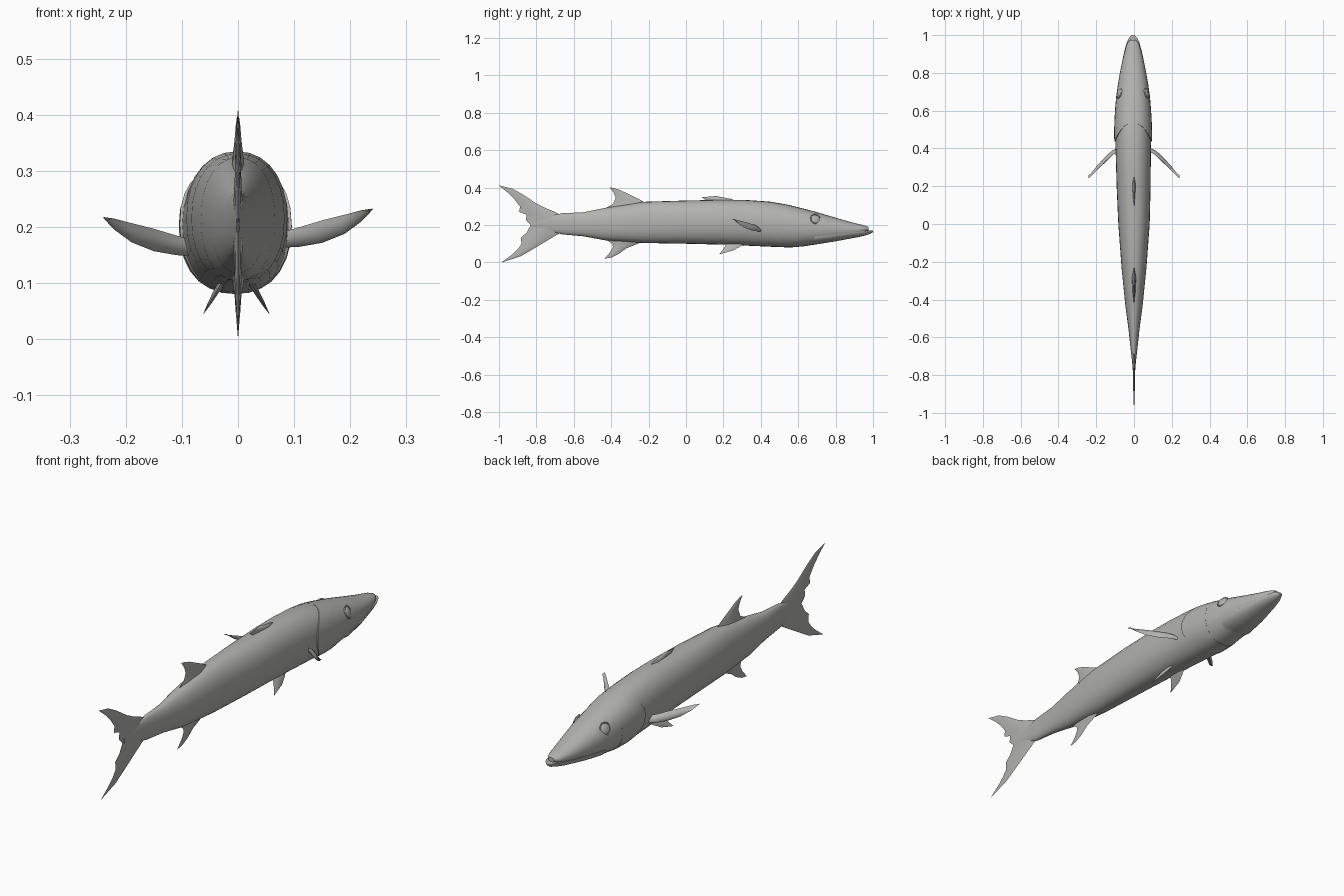
import bpy, bmesh, math
from mathutils import Vector

grey = bpy.data.materials.new("fish grey")
grey.diffuse_color = (0.45, 0.45, 0.44, 1)
SEG = 28

# body stations: y, belly z, back z, half width
PROFILE = [(-0.82, 0.19, 0.22, 0.003), (-0.74, 0.168, 0.248, 0.009), (-0.66, 0.15, 0.263, 0.018),
           (-0.55, 0.14, 0.268, 0.03), (-0.43, 0.118, 0.292, 0.046), (-0.23, 0.104, 0.324, 0.066),
           (0.0, 0.1, 0.331, 0.083), (0.2, 0.095, 0.335, 0.09), (0.32, 0.09, 0.334, 0.092),
           (0.45, 0.084, 0.325, 0.095), (0.53, 0.081, 0.311, 0.097), (0.6, 0.082, 0.295, 0.096),
           (0.7, 0.097, 0.269, 0.087), (0.8, 0.115, 0.239, 0.07), (0.87, 0.13, 0.219, 0.055),
           (0.92, 0.145, 0.206, 0.043), (0.955, 0.16, 0.198, 0.032), (0.975, 0.172, 0.19, 0.015)]


def station(y):
    for a, b in zip(PROFILE, PROFILE[1:]):
        if y <= b[0]:
            t = (y - a[0]) / (b[0] - a[0])
            return [p + (q - p) * t for p, q in zip(a[1:], b[1:])]
    return PROFILE[-1][1:]


def centre_x(y):
    return -0.005 * max(0, min(1, y / 0.5))


def section(y, angle, grow=0.0):
    """Point on the rounded body section at length y."""
    low, high, half = station(y)
    c, s = math.cos(angle), math.sin(angle)
    x = math.copysign(abs(c) ** 0.92, c) * (half + grow)
    z = math.copysign(abs(s) ** 0.92, s) * ((high - low) / 2 + grow * 0.3)
    return Vector((centre_x(y) + x, y, (low + high) / 2 + z))


def finish(obj, angle=40):
    obj.data.materials.append(grey)
    bpy.ops.object.select_all(action='DESELECT')
    obj.select_set(True)
    bpy.context.view_layer.objects.active = obj
    bpy.ops.object.shade_smooth_by_angle(angle=math.radians(angle))


def loft(name, rings, angle=40):
    """Skin a list of equal-length closed rings and cap the ends."""
    bm = bmesh.new()
    rows = [[bm.verts.new(p) for p in ring] for ring in rings]
    for a, b in zip(rows, rows[1:]):
        for i in range(len(a)):
            j = (i + 1) % len(a)
            bm.faces.new((a[i], a[j], b[j], b[i]))
    bm.faces.new(rows[0])
    bm.faces.new(rows[-1])
    bmesh.ops.remove_doubles(bm, verts=bm.verts, dist=0.00005)
    bmesh.ops.recalc_face_normals(bm, faces=bm.faces)
    mesh = bpy.data.meshes.new(name)
    bm.to_mesh(mesh)
    bm.free()
    obj = bpy.data.objects.new(name, mesh)
    bpy.context.collection.objects.link(obj)
    finish(obj, angle)


def fin(name, rows, normal=(1, 0, 0)):
    """Rows of (leading point, trailing point, half thickness)."""
    n = Vector(normal).normalized()
    rings = []
    for lead, trail, thick in rows:
        a, b = Vector(lead), Vector(trail)
        rings.append([a, a.lerp(b, 0.3) + n * thick, a.lerp(b, 0.7) + n * thick * 0.6,
                      b, a.lerp(b, 0.7) - n * thick * 0.6, a.lerp(b, 0.3) - n * thick])
    loft(name, rings, 60)


def middle_fin(name, rows):
    """Fin on the centre plane, rows of lead y, lead z, trail y, trail z, thickness."""
    fin(name, [((0, a, b), (0, c, d), t) for a, b, c, d, t in rows])


angles = [2 * math.pi * i / SEG for i in range(SEG)]

# body
loft("body", [[section(p[0], a) for a in angles] for p in PROFILE if p[0] <= 0.6])

# head, with a curved gill cover edge standing slightly proud of the body
head = []
for t, grow in [(0, -0.006), (0, 0.005), (0.08, 0.005), (0.2, 0.002), (0.32, 0), (0.45, 0), (0.57, 0),
                (0.68, 0), (0.78, 0), (0.86, 0), (0.92, 0), (0.965, 0), (1, 0)]:
    ring = []
    for a in angles:
        edge = 0.437 + 0.1 * math.sin(a) ** 2
        fade = 0.3 + 0.7 * abs(math.cos(a))
        ring.append(section(edge + (0.975 - edge) * t, a, grow * fade))
    head.append(ring)
loft("head", head)

# lower jaw: flat-topped half sections, y, mouth z, chin z, half width
jaw = []
for y, top, low, half in [(0.64, 0.134, 0.1, 0.06), (0.7, 0.141, 0.097, 0.08), (0.8, 0.151, 0.113, 0.07),
                          (0.87, 0.159, 0.126, 0.056), (0.92, 0.164, 0.135, 0.045), (0.96, 0.169, 0.145, 0.034),
                          (0.985, 0.172, 0.153, 0.022), (1.0, 0.17, 0.162, 0.008)]:
    jaw.append([Vector((centre_x(y) + half * math.cos(math.pi * i / 14), y,
                        top - (top - low) * math.sin(math.pi * i / 14))) for i in range(15)])
loft("lower_jaw", jaw)

# eyes with a rim
for side, label in ((1, "right"), (-1, "left")):
    spot = section(0.692, math.radians(35 if side > 0 else 145))
    spot.z = 0.232
    out = Vector((side, 0.28, 0.42)).normalized()
    turn = out.to_track_quat('Z', 'Y').to_euler()
    bpy.ops.mesh.primitive_uv_sphere_add(segments=20, ring_count=10, radius=0.024, location=spot, rotation=turn)
    eye = bpy.context.object
    eye.name = label + "_eye"
    eye.scale.z = 0.35
    finish(eye)
    bpy.ops.mesh.primitive_torus_add(major_segments=24, minor_segments=6, major_radius=0.026,
                                     minor_radius=0.003, location=spot, rotation=turn)
    bpy.context.object.name = label + "_eye_rim"
    finish(bpy.context.object, 60)

# forked tail
middle_fin("tail_fin", [
    (-1.0, 0.412, -1.0, 0.411, 0), (-0.93, 0.395, -0.955, 0.375, 0.002), (-0.87, 0.362, -0.915, 0.335, 0.004),
    (-0.80, 0.315, -0.887, 0.298, 0.005), (-0.75, 0.29, -0.892, 0.27, 0.006), (-0.70, 0.27, -0.852, 0.255, 0.007),
    (-0.66, 0.25, -0.856, 0.225, 0.008), (-0.64, 0.21, -0.83, 0.2, 0.008), (-0.66, 0.165, -0.852, 0.16, 0.008),
    (-0.70, 0.142, -0.882, 0.132, 0.007), (-0.75, 0.112, -0.88, 0.097, 0.006), (-0.80, 0.082, -0.9, 0.07, 0.005),
    (-0.88, 0.035, -0.93, 0.042, 0.003), (-0.985, 0.0, -0.985, 0.001, 0)])

# back and belly fins
middle_fin("front_dorsal_fin", [(0.28, 0.322, 0.11, 0.322, 0.011), (0.24, 0.34, 0.1, 0.338, 0.008),
                                (0.16, 0.355, 0.082, 0.348, 0.001)])
middle_fin("rear_dorsal_fin", [(-0.21, 0.315, -0.44, 0.285, 0.012), (-0.25, 0.338, -0.39, 0.312, 0.009),
                               (-0.30, 0.362, -0.376, 0.345, 0.006), (-0.35, 0.386, -0.385, 0.37, 0.004),
                               (-0.385, 0.398, -0.4, 0.392, 0.002), (-0.405, 0.4, -0.407, 0.398, 0)])
middle_fin("anal_fin", [(-0.22, 0.115, -0.44, 0.13, 0.012), (-0.27, 0.095, -0.395, 0.1, 0.009),
                        (-0.32, 0.075, -0.39, 0.082, 0.006), (-0.36, 0.045, -0.405, 0.055, 0.004),
                        (-0.40, 0.026, -0.428, 0.03, 0.002), (-0.435, 0.02, -0.437, 0.021, 0)])

# paired fins
for side, label, drop in ((1, "right", 0), (-1, "left", 0.015)):
    pelvic = [(0.31, 0.1, 0.215, 0.11, 0.006), (0.29, 0.085, 0.21, 0.088, 0.005),
              (0.25, 0.063, 0.195, 0.065, 0.003), (0.19, 0.047, 0.178, 0.045, 0.0005)]
    rows = [((side * (0.085 - b * 0.58) - 0.003, a, b), (side * (0.085 - d * 0.58) - 0.003, c, d), t)
            for a, b, c, d, t in pelvic]
    fin(label + "_pelvic_fin", rows, (side, 0, 0.55))

    # pectoral stations: x, y, lower z, upper z, thickness
    pectoral = [(0.075, 0.395, 0.163, 0.19, 0.008), (0.11, 0.378, 0.165, 0.2, 0.01),
                (0.15, 0.34, 0.172, 0.212, 0.01), (0.19, 0.3, 0.188, 0.222, 0.008),
                (0.22, 0.268, 0.21, 0.23, 0.004), (0.24, 0.25, 0.231, 0.233, 0)]
    rows = [((side * x, y + 0.008, low - drop), (side * x, y - 0.008, high - drop), t)
            for x, y, low, high, t in pectoral]
    fin(label + "_pectoral_fin", rows, (side * 0.65, 0.72, 0.2))
